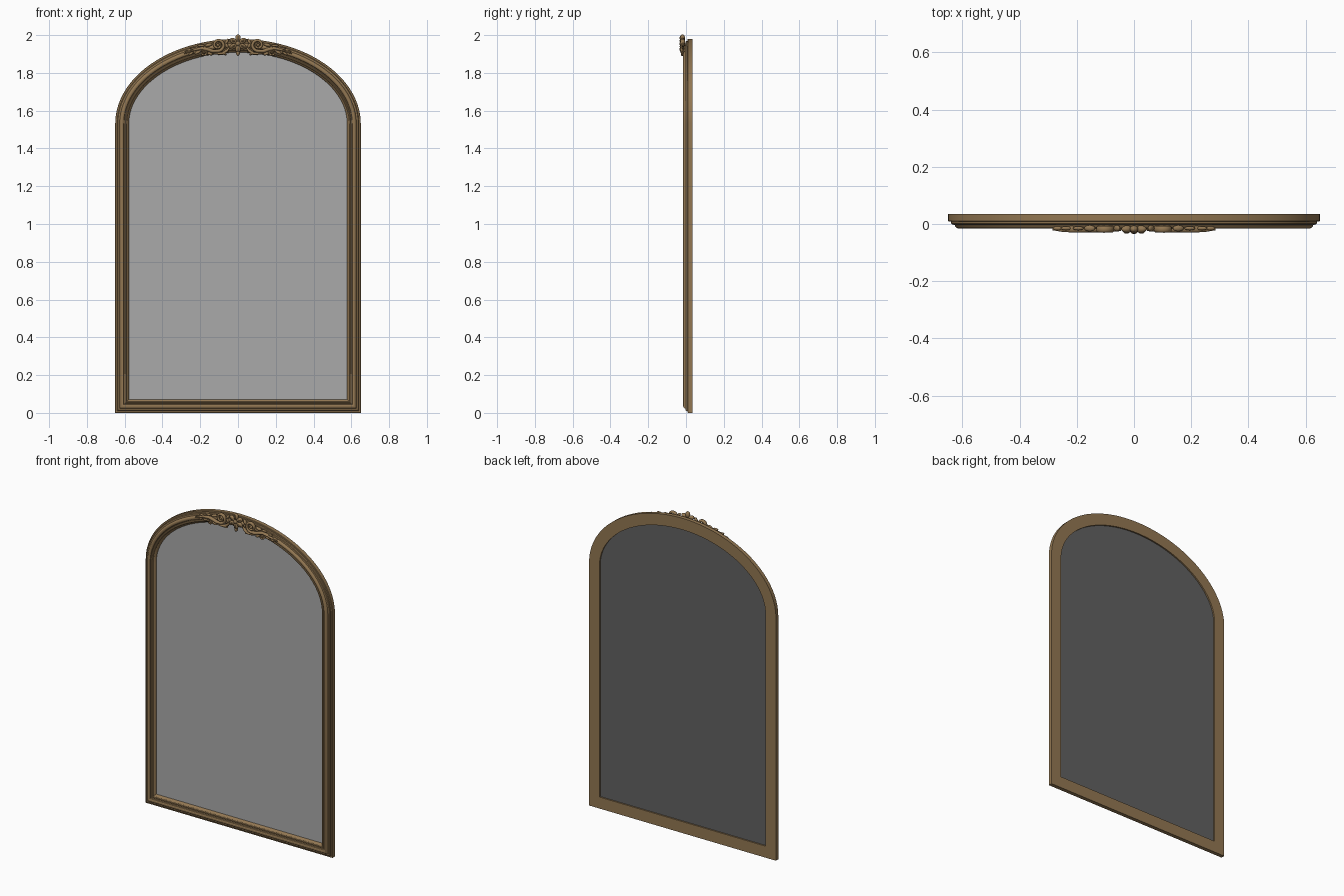
import bpy, bmesh, math
from mathutils import Vector, Matrix

if "Cube" in bpy.data.objects:
    bpy.data.objects.remove(bpy.data.objects["Cube"])


def material(name, rgb):
    m = bpy.data.materials.new(name)
    m.diffuse_color = (*rgb, 1)
    m.use_nodes = True
    m.node_tree.nodes["Principled BSDF"].inputs["Base Color"].default_value = m.diffuse_color
    return m


GOLD = material("antique_gold", (0.29, 0.185, 0.085))
GLASS = material("mirror_grey", (0.40, 0.40, 0.40))
BACKING = material("backing_grey", (0.12, 0.12, 0.12))


def finish(name, bm, mats, smooth=35):
    bmesh.ops.recalc_face_normals(bm, faces=bm.faces)
    me = bpy.data.meshes.new(name)
    bm.to_mesh(me)
    bm.free()
    ob = bpy.data.objects.new(name, me)
    bpy.context.collection.objects.link(ob)
    for m in mats:
        me.materials.append(m)
    bpy.ops.object.select_all(action='DESELECT')
    ob.select_set(True)
    bpy.context.view_layer.objects.active = ob
    if smooth:
        bpy.ops.object.shade_smooth_by_angle(angle=math.radians(smooth))
    return ob


# Outline: straight sides, flat base, half-ellipse top (counter-clockwise)
W, SPRING, RISE, N = 0.65, 1.53, 0.45, 64
outline = [Vector((-W, 0)), Vector((W, 0))]
outline += [Vector((W * math.cos(math.pi * i / N), SPRING + RISE * math.sin(math.pi * i / N)))
            for i in range(N + 1)]


def inset(d):
    """Outline moved inward by d with mitred corners."""
    out = []
    for i, p in enumerate(outline):
        a = (p - outline[i - 1]).normalized()
        b = (outline[(i + 1) % len(outline)] - p).normalized()
        n1, n2 = Vector((-a.y, a.x)), Vector((-b.y, b.x))
        out.append(p + (n1 + n2) * d / (1 + n1.dot(n2)))
    return out


# Frame: moulding profile (inset, y) swept round the outline
profile = [(0, .035), (0, .011), (.002, .009), (.010, .009), (.011, .001), (.014, -.002),
           (.023, -.003), (.025, -.009), (.029, -.013), (.034, -.015), (.040, -.014),
           (.045, -.010), (.047, -.003), (.051, -.002), (.053, -.006), (.057, -.008),
           (.061, -.006), (.063, .001), (.068, .005), (.072, .012), (.072, .035)]
bm = bmesh.new()
rings = [[bm.verts.new((p.x, y, p.y)) for p in inset(d)] for d, y in profile]
for k, r in enumerate(rings):
    s = rings[(k + 1) % len(rings)]
    for i in range(len(r)):
        j = (i + 1) % len(r)
        bm.faces.new((r[i], r[j], s[j], s[i]))
finish("frame", bm, [GOLD])

# Mirror panel: pale front, dark back
bm = bmesh.new()
pts = inset(.070)
front = [bm.verts.new((p.x, .014, p.y)) for p in pts]
back = [bm.verts.new((p.x, .026, p.y)) for p in pts]
bm.faces.new(front).material_index = 0
bm.faces.new(back).material_index = 1
for i in range(len(pts)):
    j = (i + 1) % len(pts)
    bm.faces.new((front[i], front[j], back[j], back[i])).material_index = 1
finish("mirror_panel", bm, [GLASS, BACKING], 0)


def blob(bm, x, z, length, width, depth, deg, y=-.018):
    """Rounded petal or leaf lying on the frame front."""
    m = (Matrix.Translation((x, y, z)) @ Matrix.Rotation(-math.radians(deg), 4, 'Y')
         @ Matrix.Diagonal((length, depth, width, 1)))
    bmesh.ops.create_uvsphere(bm, u_segments=16, v_segments=10, radius=1, matrix=m)


def tube(bm, path, depth, y):
    """Tapered strand through (x, z, radius) points."""
    prev = None
    for i, (x, z, r) in enumerate(path):
        a, b = path[max(i - 1, 0)], path[min(i + 1, len(path) - 1)]
        t = Vector((b[0] - a[0], b[1] - a[1])).normalized()
        ring = []
        for k in range(10):
            c, s = math.cos(k * math.tau / 10), math.sin(k * math.tau / 10)
            ring.append(bm.verts.new((x - t.y * r * c, y + depth * s * min(1, r / .006),
                                      z + t.x * r * c)))
        if prev:
            for k in range(10):
                bm.faces.new((prev[k], prev[(k + 1) % 10], ring[(k + 1) % 10], ring[k]))
        if i in (0, len(path) - 1):
            bm.faces.new(ring)
        prev = ring


def scroll(cx, cz, r0, r1, start, end, w0, w1, n=40):
    """Spiral from its eye outwards, angles in degrees."""
    out = []
    for i in range(n + 1):
        f = i / n
        a = math.radians(start + (end - start) * f)
        r = r0 + (r1 - r0) * f
        out.append((cx + r * math.cos(a), cz + r * math.sin(a), w0 + (w1 - w0) * f))
    return out


# Centre flower
bm = bmesh.new()
for k in range(6):
    a = 30 + 60 * k
    c, s = math.cos(math.radians(a)), math.sin(math.radians(a))
    blob(bm, .028 * c, 1.955 + .028 * s, .021, .0145, .013, a)
    blob(bm, .030 * c, 1.955 + .030 * s, .012, .004, .006, a, -.028)
blob(bm, 0, 1.955, .013, .013, .011, 0, -.024)
blob(bm, 0, 1.990, .010, .010, .009, 0)
blob(bm, 0, 1.906, .016, .010, .010, 90)
finish("flower", bm, [GOLD], 60)

# Side scrollwork, mirrored to the left
bm = bmesh.new()
main = scroll(.105, 1.948, .008, .032, -270, 270, .005, .009)
main += [(.135, 1.915, .010), (.160, 1.924, .010), (.190, 1.930, .009), (.220, 1.925, .007),
         (.250, 1.915, .005), (.285, 1.902, .002)]
tube(bm, main, .012, -.018)
tube(bm, scroll(.178, 1.908, .004, .015, -90, 330, .004, .006, 28), .010, -.016)
tube(bm, [(.045, 1.935, .004), (.058, 1.918, .008), (.080, 1.903, .008), (.105, 1.902, .006),
          (.130, 1.903, .003)], .010, -.017)
blob(bm, .105, 1.948, .009, .009, .013, 0)
blob(bm, .178, 1.908, .006, .006, .011, 0)
for x, z, l, w, a in [(.060, 1.965, .018, .008, 120), (.060, 1.945, .016, .008, 70),
                      (.155, 1.948, .020, .009, -15), (.150, 1.902, .017, .008, 20),
                      (.195, 1.945, .019, .007, 0), (.212, 1.910, .020, .008, -30),
                      (.238, 1.930, .018, .006, 5), (.248, 1.903, .016, .006, -35),
                      (.268, 1.914, .016, .005, -10), (.072, 1.905, .014, .008, 50)]:
    blob(bm, x, z, l, w, .011 if x < .18 else .007, a, -.015)
ob = finish("scrollwork", bm, [GOLD], 60)
ob.modifiers.new("mirror", 'MIRROR').use_axis[0] = True
